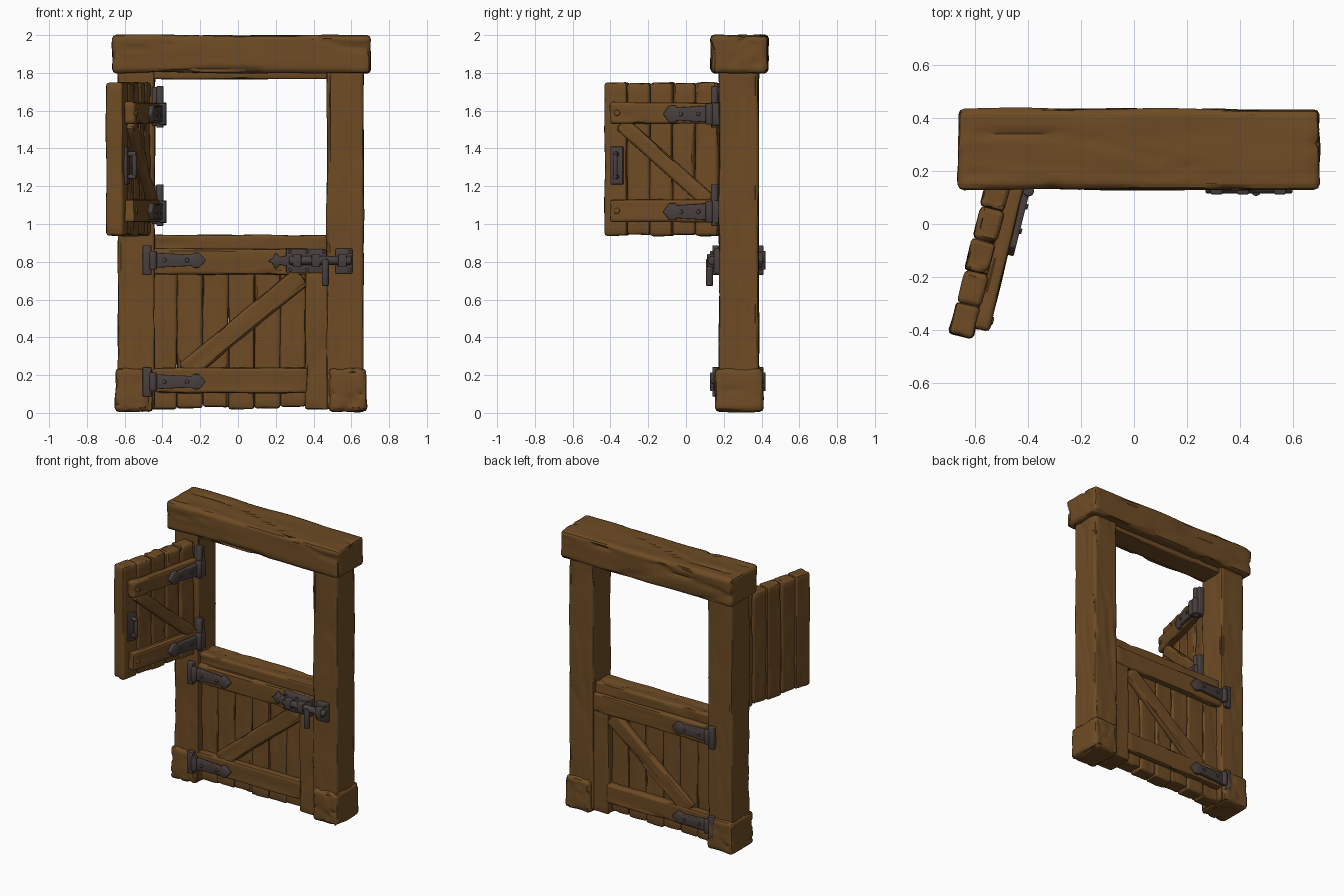
import bpy, bmesh, math
from mathutils import Matrix, Vector, noise

if "Cube" in bpy.data.objects:
    bpy.data.objects.remove(bpy.data.objects["Cube"])


def material(name, rgb):
    m = bpy.data.materials.new(name)
    m.diffuse_color = (*rgb, 1)
    m.use_nodes = True
    m.node_tree.nodes["Principled BSDF"].inputs["Base Color"].default_value = m.diffuse_color
    return m


WOOD = material("brown wood", (0.155, 0.071, 0.018))
IRON = material("dark iron", (0.066, 0.051, 0.047))
I = Matrix.Identity(4)
T = Matrix.Translation
FLIP = Matrix.Scale(-1, 4, (0, 1, 0))
count = 0


def finish(name, bm, mat, m):
    bmesh.ops.transform(bm, matrix=m, verts=bm.verts)
    bmesh.ops.recalc_face_normals(bm, faces=bm.faces)
    me = bpy.data.meshes.new(name)
    bm.to_mesh(me)
    bm.free()
    me.materials.append(mat)
    ob = bpy.data.objects.new(name, me)
    bpy.context.collection.objects.link(ob)
    bpy.context.view_layer.objects.active = ob
    bpy.ops.object.select_all(action='DESELECT')
    ob.select_set(True)
    bpy.ops.object.shade_smooth_by_angle(angle=math.radians(45))
    return ob


def timber(name, x, y, z, m=I, bevel=0.014, wobble=0.005):
    """Rounded hewn beam between (min, max) pairs, with grain along its longest axis."""
    global count
    count += 1
    lo = Vector((x[0], y[0], z[0]))
    size = Vector((x[1], y[1], z[1])) - lo
    mid = lo + size / 2
    bm = bmesh.new()
    bmesh.ops.create_cube(bm, size=1, matrix=T(mid) @ Matrix.Diagonal((*size, 1)))
    bmesh.ops.bevel(bm, geom=bm.edges[:], offset=bevel, segments=2, profile=0.5, affect='EDGES')
    long = max(range(3), key=lambda i: size[i])
    for ax in range(3):
        n = max(2, int(size[ax] / (0.05 if ax == long else 0.018)))
        no = Vector((0, 0, 0))
        no[ax] = 1
        for k in range(1, n):
            co = lo + no * (size[ax] * k / n)
            bmesh.ops.bisect_plane(bm, geom=bm.verts[:] + bm.edges[:] + bm.faces[:],
                                   plane_co=co, plane_no=no)
    bm.normal_update()
    moves = []
    for v in bm.verts:
        p = v.co * 14
        p[long] = v.co[long] * 2
        off = Vector((count * 7.3, count * 3.1, 0.37))
        grain = noise.noise(p + off)
        broad = noise.noise(v.co * 5 + off)
        crack = -1.2 if abs(noise.noise(p * 0.6 - off)) < 0.035 else 0
        moves.append(v.normal * wobble * (0.7 * grain + 0.8 * broad + crack))
    for v, d in zip(bm.verts, moves):
        v.co += d
    return finish(name, bm, WOOD, m)


def plate(name, pts, y0, y1, m=I, mat=IRON, bevel=0.005):
    """Extruded (x, z) outline with softened edges."""
    bm = bmesh.new()
    face = bm.faces.new([bm.verts.new((px, y0, pz)) for px, pz in pts])
    ext = bmesh.ops.extrude_face_region(bm, geom=[face])
    for v in ext["geom"]:
        if isinstance(v, bmesh.types.BMVert):
            v.co.y = y1
    bmesh.ops.recalc_face_normals(bm, faces=bm.faces)
    bmesh.ops.bevel(bm, geom=bm.edges[:], offset=bevel, segments=2, profile=0.5, affect='EDGES')
    return finish(name, bm, mat, m)


def block(name, x, z, y0, y1, m=I, mat=IRON):
    return plate(name, [(x[0], z[0]), (x[1], z[0]), (x[1], z[1]), (x[0], z[1])], y0, y1, m, mat)


def rod(name, a, b, r, m=I, mat=IRON):
    a, b = Vector(a), Vector(b)
    d = b - a
    bm = bmesh.new()
    bmesh.ops.create_cone(bm, cap_ends=True, segments=14, radius1=r, radius2=r, depth=d.length,
                          matrix=T((a + b) / 2) @ d.to_track_quat('Z', 'Y').to_matrix().to_4x4())
    rims = [e for e in bm.edges if len(e.link_faces) == 2 and any(len(f.verts) > 4 for f in e.link_faces)]
    bmesh.ops.bevel(bm, geom=rims, offset=r * 0.3, segments=2, profile=0.5, affect='EDGES')
    return finish(name, bm, mat, m)


def hinge(name, m, length=0.31, h=0.04, tall=0.078):
    """Strap hinge lying on y = 0, facing -y, running along +x."""
    L = length
    plate(name + "_strap", [(0.03, -h), (L - 0.075, -h * 0.75), (L - 0.065, -h), (L - 0.035, -h), (L, 0),
                            (L - 0.035, h), (L - 0.065, h), (L - 0.075, h * 0.75), (0.03, h)], -0.022, 0.01, m)
    block(name + "_leaf", (-0.025, 0.022), (-tall, tall), -0.026, 0.012, m)
    rod(name + "_pin", (0.03, -0.017, -h * 1.25), (0.03, -0.017, h * 1.25), 0.021, m)
    for i, px in enumerate((0.09, L - 0.1)):
        rod(f"{name}_stud_{i}", (px, -0.03, 0), (px, 0, 0), 0.011, m)


# frame: posts, footings, lintel
for side, px, fx in (("left", (-0.635, -0.44), (-0.65, -0.45)), ("right", (0.47, 0.665), (0.48, 0.68))):
    timber(side + "_post", px, (0.175, 0.385), (0.02, 1.83), bevel=0.016)
    timber(side + "_footing", fx, (0.155, 0.41), (0.007, 0.237), bevel=0.022, wobble=0.007)
timber("top_beam", (-0.663, 0.7), (0.132, 0.435), (1.8, 1.998), bevel=0.02, wobble=0.008)
timber("inner_lintel", (-0.45, 0.48), (0.2, 0.36), (1.768, 1.82), bevel=0.008)

# lower door: planks with a ledged and braced frame on both faces
w = 0.82 / 6
for i in range(6):
    timber(f"lower_plank_{i}", (-0.46 + i * w, -0.46 + (i + 1) * w), (0.225, 0.335),
           (0.02 + 0.006 * (i % 3), 0.9), bevel=0.014)
timber("lower_cap", (-0.458, 0.475), (0.205, 0.355), (0.86, 0.942), bevel=0.012)
timber("lower_stile", (0.355, 0.482), (0.186, 0.374), (0.018, 0.75))
for face, y in (("front", (0.18, 0.24)), ("back", (0.32, 0.38))):
    timber(f"lower_{face}_top_rail", (-0.455, 0.475), y, (0.733, 0.87))
    timber(f"lower_{face}_bottom_rail", (-0.455, 0.37), y, (0.105, 0.24))
    turn = T((0.03, sum(y) / 2, 0.47)) @ Matrix.Rotation(-math.radians(39.4), 4, 'Y')
    timber(f"lower_{face}_brace", (-0.4, 0.4), (-0.024, 0.024), (-0.055, 0.055), turn)
for i, z in enumerate((0.165, 0.808)):
    hinge(f"lower_front_hinge_{i}", T((-0.48, 0.165, z)))
    hinge(f"lower_back_hinge_{i}", T((-0.48, 0.384, z)) @ FLIP)

# sliding bolt on the lower door
plate("bolt_spear_tip", [(0.16, 0.805), (0.185, 0.82), (0.2, 0.85), (0.22, 0.825), (0.27, 0.835),
                         (0.27, 0.775), (0.22, 0.785), (0.2, 0.76), (0.185, 0.79)], 0.15, 0.19)
block("bolt_backplate", (0.255, 0.47), (0.742, 0.868), 0.15, 0.19)
block("bolt_keeper_plate", (0.515, 0.605), (0.738, 0.87), 0.148, 0.185)
rod("bolt_bar", (0.27, 0.138, 0.807), (0.6, 0.138, 0.807), 0.023)
for i, px in enumerate((0.29, 0.39, 0.53)):
    block(f"bolt_band_{i}", (px, px + 0.045), (0.772, 0.842), 0.112, 0.17)
rod("bolt_handle", (0.462, 0.125, 0.815), (0.462, 0.125, 0.672), 0.019)
for i, (px, pz) in enumerate((a, b) for a in (0.275, 0.365, 0.455, 0.59) for b in (0.757, 0.853)):
    rod(f"bolt_stud_{i}", (px, 0.14, pz), (px, 0.17, pz), 0.009)

# upper door leaf, swung open; local x runs from hinge to free edge, +y is the braced face
leaf = T((-0.46, 0.166, 0)) @ Matrix.Rotation(math.radians(-104), 4, 'Z')
w = 0.62 / 5
for i in range(5):
    timber(f"upper_plank_{i}", (i * w, (i + 1) * w), (-0.095 + 0.004 * (i % 2), 0),
           (0.937 + 0.005 * (i % 2), 1.75 - 0.006 * (i % 2)), leaf, bevel=0.016)
for i, z in enumerate(((1.01, 1.13), (1.53, 1.645))):
    timber(f"upper_rail_{i}", (0.005, 0.575), (-0.01, 0.052), z, leaf)
    rod(f"upper_rail_peg_{i}", (0.535, 0.03, sum(z) / 2), (0.535, 0.06, sum(z) / 2), 0.016, leaf, WOOD)
    zc = sum(z) / 2 - 0.005
    hinge(f"upper_hinge_{i}", leaf @ T((-0.005, 0.052, zc)) @ FLIP, 0.285, 0.045, 0.06)
    # fixed hinge leaf on the post corner
    mid = 1.1 if i == 0 else 1.62
    block(f"upper_post_hinge_{i}", (-0.455, -0.405), (mid - 0.1, mid + 0.105), 0.148, 0.2)
    rod(f"upper_hinge_knuckle_{i}", (-0.413, 0.152, mid - 0.11), (-0.413, 0.152, mid + 0.11), 0.02)
timber("upper_brace", (-0.32, 0.32), (-0.005, 0.04), (-0.04, 0.04),
       leaf @ T((0.28, 0, 1.325)) @ Matrix.Rotation(-math.radians(41), 4, 'Y'))

# pull handle on the upper leaf
block("pull_plate", (0.512, 0.58), (1.21, 1.41), -0.01, 0.014, leaf)
rod("pull_grip", (0.546, 0.045, 1.25), (0.546, 0.045, 1.37), 0.013, leaf)
for i, z in enumerate((1.25, 1.37)):
    rod(f"pull_stem_{i}", (0.546, 0, z), (0.546, 0.055, z), 0.013, leaf)
